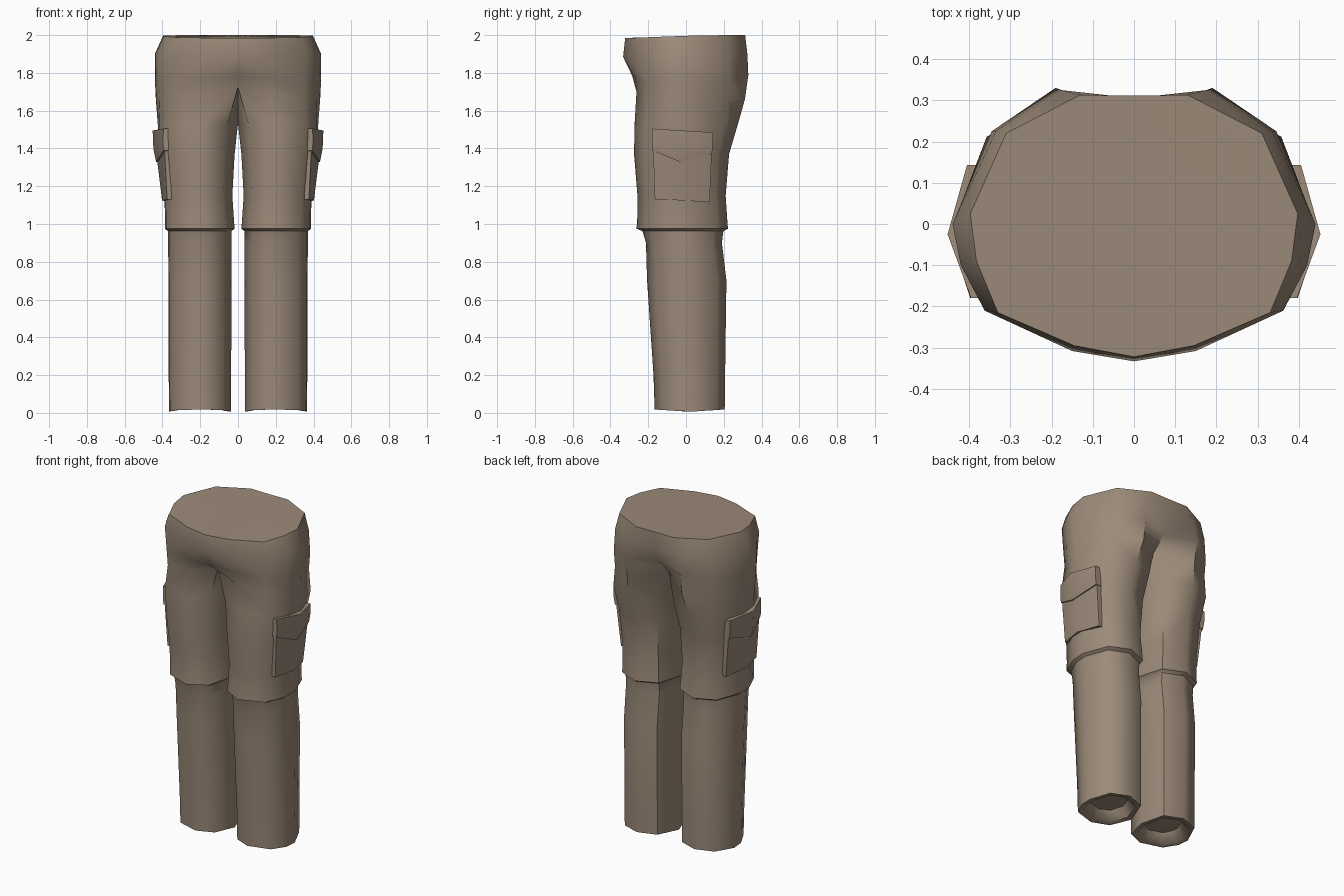
import bpy, bmesh, math

if "Cube" in bpy.data.objects:
    bpy.data.objects.remove(bpy.data.objects["Cube"])

cloth = bpy.data.materials.new("taupe cloth")
cloth.diffuse_color = (0.33, 0.255, 0.19, 1)
cloth.use_nodes = True
cloth.node_tree.nodes["Principled BSDF"].inputs["Base Color"].default_value = cloth.diffuse_color


def finish(name, bm, angle):
    """Turn a half model into a mirrored, smooth shaded object."""
    bmesh.ops.recalc_face_normals(bm, faces=bm.faces)
    me = bpy.data.meshes.new(name)
    bm.to_mesh(me)
    bm.free()
    me.materials.append(cloth)
    ob = bpy.data.objects.new(name, me)
    bpy.context.collection.objects.link(ob)
    bpy.context.view_layer.objects.active = ob
    ob.select_set(True)
    mod = ob.modifiers.new("Mirror", 'MIRROR')
    mod.use_clip = True
    mod.merge_threshold = 0.0005
    bpy.ops.object.modifier_apply(modifier=mod.name)
    bm = bmesh.new()
    bm.from_mesh(ob.data)
    bmesh.ops.recalc_face_normals(bm, faces=bm.faces)
    bm.to_mesh(ob.data)
    bm.free()
    bpy.ops.object.shade_smooth_by_angle(angle=math.radians(angle))
    ob.select_set(False)


# Half outlines of the hips, centre front round to centre back
WAIST = [(0, -.322, 1.985), (.145, -.295, 1.985), (.33, -.215, 1.988), (.382, -.09, 1.993),
         (.397, .025, 1.997), (.31, .22, 2), (.13, .313, 2), (0, .311, 2)]
BELLY = [(0, -.333, 1.885), (.15, -.308, 1.885), (.362, -.21, 1.9), (.42, -.1, 1.9),
         (.44, .0, 1.9), (.335, .225, 1.9), (.18, .325, 1.9), (0, .305, 1.9)]
SEAT = [(0, -.285, 1.785), (.17, -.268, 1.775), (.35, -.21, 1.76), (.42, -.1, 1.76),
        (.44, .0, 1.76), (.345, .225, 1.76), (.19, .33, 1.79), (0, .26, 1.79)]
CROTCH = [(0, -.20, 1.725), (.17, -.262, 1.70), (.345, -.205, 1.66), (.415, -.1, 1.66),
          (.435, .0, 1.66), (.34, .22, 1.66), (.19, .312, 1.66), (0, .17, 1.70), (0, 0, 1.66)]

# Leg section in a unit box; the last point is the inseam
SECTION = [(-.74, -.75), (-.12, -1), (.70, -.76), (.97, -.28), (1, .12),
           (.68, .77), (.0, 1), (-.70, .77), (-1, 0)]
# Leg levels: z, inner x, outer x, front y, back y
LEVELS = [(1.53, 0, .425, -.272, .275), (1.37, .018, .41, -.275, .228),
          (1.15, .03, .39, -.257, .21), (1.03, .022, .386, -.258, .218),
          (.975, .018, .387, -.262, .222), (.962, .034, .37, -.23, .198),
          (.90, .034, .37, -.212, .19), (.70, .035, .368, -.206, .214),
          (.20, .036, .367, -.172, .207), (.012, .036, .365, -.166, .205),
          (.016, .065, .335, -.13, .17), (.07, .10, .30, -.09, .13)]


def leg_ring(z, x0, x1, y0, y1):
    cx, rx, cy, ry = (x0 + x1) / 2, (x1 - x0) / 2, (y0 + y1) / 2, (y1 - y0) / 2
    sag = 0.012 if z < .02 else 0
    return [(cx + u * rx, cy + v * ry, z + sag * (abs(v) - .5) if sag else z) for u, v in SECTION]


# Trousers: loft one half from waist to hem
bm = bmesh.new()
rings = [[bm.verts.new(p) for p in r]
         for r in [WAIST, BELLY, SEAT, CROTCH] + [leg_ring(*lv) for lv in LEVELS]]
for a, b in zip(rings, rings[1:]):
    n = len(a)
    for i in range(7 if n == 8 else 9):
        j = (i + 1) % n
        bm.faces.new((a[i], a[j], b[j], b[i]))
bm.faces.new(rings[-1])                       # inside the hem
hub = bm.verts.new((0, -.03, 1.993))          # closed waist
for p, q in zip(rings[0], rings[0][1:]):
    bm.faces.new((hub, p, q))
finish("trousers", bm, 50)


def pocket_part(name, rows, angle):
    """Plate bent round the thigh: rows of (x, y, z) points, closed inward."""
    bm = bmesh.new()
    grid = [[bm.verts.new(p) for p in row] for row in rows]
    for a, b in zip(grid, grid[1:]):
        for i in range(2):
            bm.faces.new((a[i], a[i + 1], b[i + 1], b[i]))
    ext = bmesh.ops.extrude_face_region(bm, geom=bm.faces[:])
    for v in ext["geom"]:
        if isinstance(v, bmesh.types.BMVert):
            v.co.x -= 0.09
    finish(name, bm, angle)


# Cargo pocket body and its pointed flap
pocket_part("pocket_body", [
    [(.39, -.175, 1.42), (.436, -.025, 1.40), (.395, .138, 1.42)],
    [(.375, -.165, 1.13), (.402, -.025, 1.125), (.365, .125, 1.115)]], 35)
pocket_part("pocket_flap", [
    [(.395, -.18, 1.505), (.452, -.025, 1.495), (.405, .143, 1.485)],
    [(.397, -.18, 1.43), (.448, -.027, 1.40), (.405, .141, 1.42)],
    [(.393, -.18, 1.39), (.434, -.03, 1.328), (.398, .138, 1.37)]], 45)
